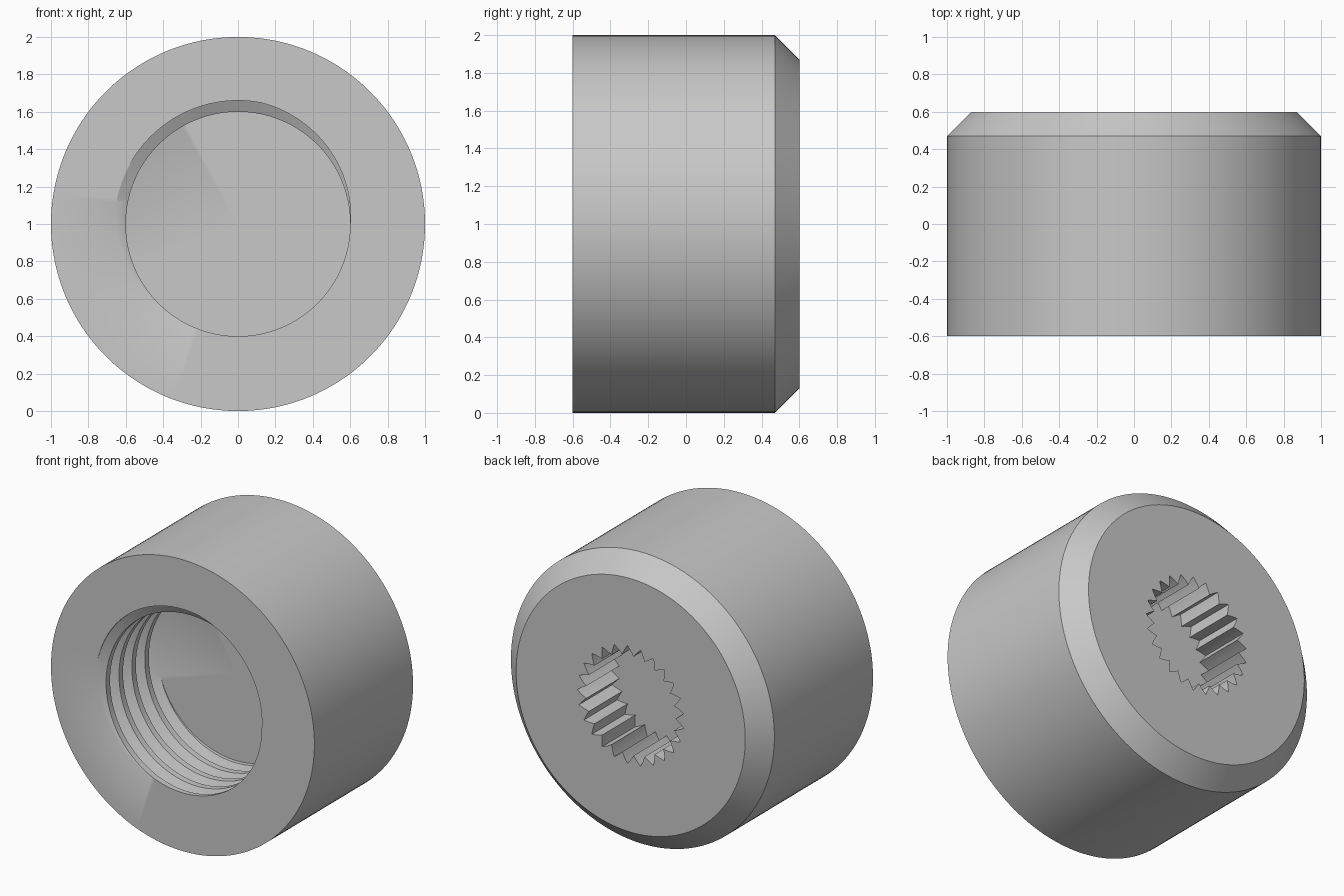
import bpy, bmesh, math

if "Cube" in bpy.data.objects:
    bpy.data.objects.remove(bpy.data.objects["Cube"])

SEGMENTS = 150            # six per spline tooth
TEETH = 25
FRONT, BACK = -0.6, 0.6
BORE_FLOOR, SPLINE_FLOOR = -0.02, 0.24
CHAMFER = 0.13
BORE, GROOVE, PITCH = 0.6, 0.06, 0.14
KNOTS = (0, 0.22, 0.47, 0.69)   # groove start, root start, root end, groove end


def thread_radius(phase):
    """Trapezoid groove cut outward from the bore."""
    p = phase % 1
    rise = p / KNOTS[1]
    fall = (KNOTS[3] - p) / (KNOTS[3] - KNOTS[2])
    return BORE + GROOVE * max(0, min(1, rise, fall))


def spline_radius(turn):
    """Pointed teeth around the drive socket."""
    p = (turn * TEETH) % 1
    return 0.34 + 0.065 * abs(2 * p - 1)


def section(turn):
    """Radius and depth pairs from bore floor round to socket floor."""
    points = []
    for k in range(math.ceil((BORE_FLOOR - FRONT) / PITCH) + 1):
        for knot in KNOTS:
            y = FRONT + PITCH * (k + knot - turn)
            y = max(FRONT, min(BORE_FLOOR, y))
            phase = (y - FRONT) / PITCH + turn
            points.append((thread_radius(phase), y))
    points.reverse()
    socket = spline_radius(turn)
    return [(0, BORE_FLOOR)] + points + [
        (1, FRONT), (1, BACK - CHAMFER), (1 - CHAMFER, BACK),
        (socket, BACK), (socket, SPLINE_FLOOR), (0, SPLINE_FLOOR)]


# Sweep the section around the horizontal axis
bm = bmesh.new()
columns = []
for j in range(SEGMENTS + 1):
    turn = j / SEGMENTS
    a = turn * math.tau
    columns.append([bm.verts.new((r * math.cos(a), y, 1 + r * math.sin(a)))
                    for r, y in section(turn)])
for left, right in zip(columns, columns[1:]):
    for i in range(len(left) - 1):
        bm.faces.new((left[i], left[i + 1], right[i + 1], right[i]))
bmesh.ops.remove_doubles(bm, verts=bm.verts[:], dist=0.00005)
bmesh.ops.dissolve_degenerate(bm, edges=bm.edges[:], dist=0.00005)
bmesh.ops.recalc_face_normals(bm, faces=bm.faces[:])

mesh = bpy.data.meshes.new("threaded_bushing")
bm.to_mesh(mesh)
bm.free()
bushing = bpy.data.objects.new("threaded_bushing", mesh)
bpy.context.collection.objects.link(bushing)

# Plain grey finish
grey = bpy.data.materials.new("plain_grey")
grey.use_nodes = True
colour = (0.58, 0.58, 0.58, 1)
grey.diffuse_color = colour
grey.node_tree.nodes["Principled BSDF"].inputs["Base Color"].default_value = colour
mesh.materials.append(grey)

# Smooth round walls, crisp edges
bpy.ops.object.select_all(action='DESELECT')
bushing.select_set(True)
bpy.context.view_layer.objects.active = bushing
bpy.ops.object.shade_smooth_by_angle(angle=math.radians(30))
